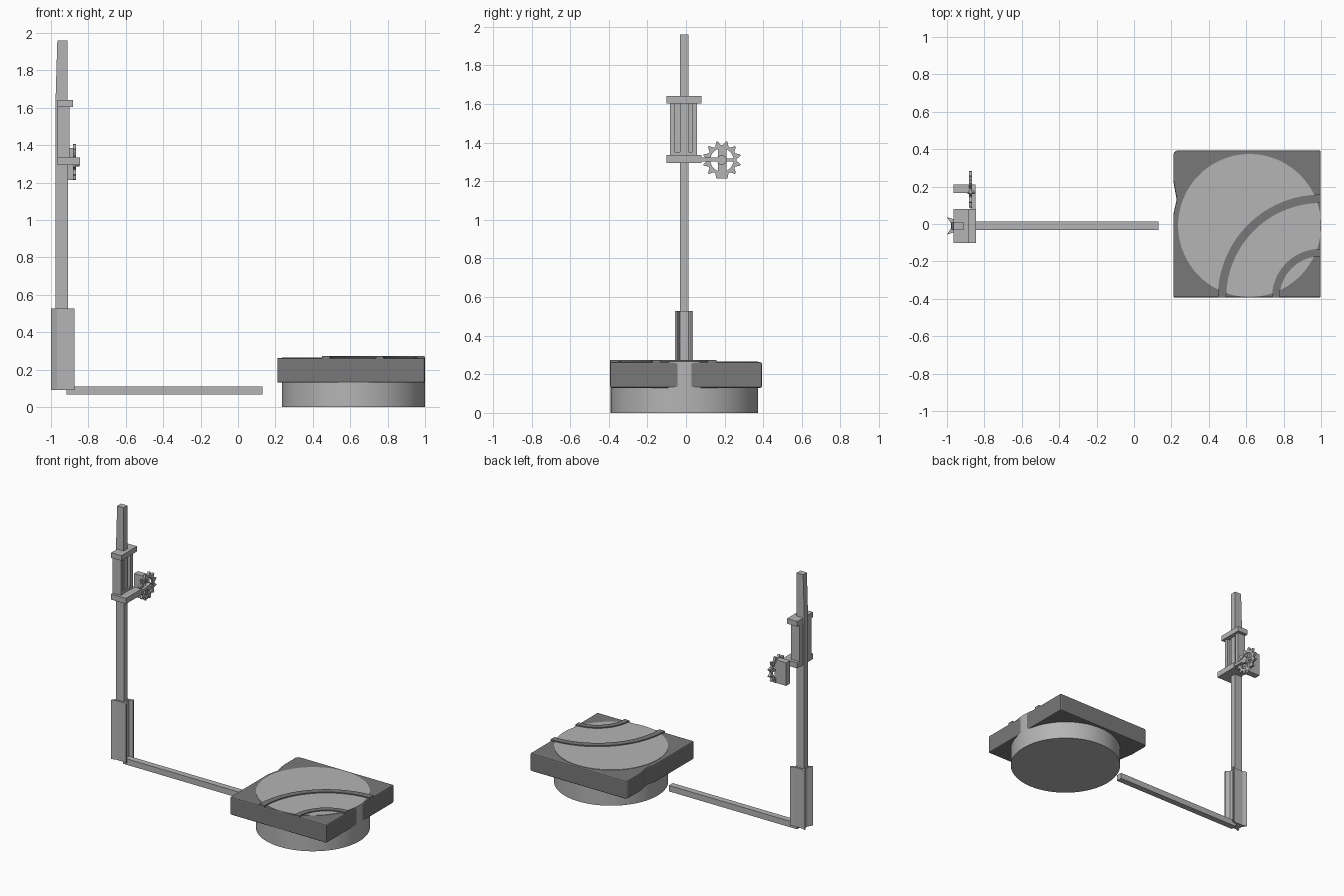
import bpy, bmesh, math

if "Cube" in bpy.data.objects:
    bpy.data.objects.remove(bpy.data.objects["Cube"])


def material(name, value):
    m = bpy.data.materials.new(name)
    m.diffuse_color = (value, value, value, 1)
    m.use_nodes = True
    m.node_tree.nodes["Principled BSDF"].inputs["Base Color"].default_value = m.diffuse_color
    return m


LIGHT = material("light grey", 0.46)
DARK = material("dark grey", 0.19)
YC = -0.01  # centre line of the stand


def finish(name, bm, mat):
    bmesh.ops.recalc_face_normals(bm, faces=bm.faces)
    mesh = bpy.data.meshes.new(name)
    bm.to_mesh(mesh)
    bm.free()
    mesh.materials.append(mat)
    ob = bpy.data.objects.new(name, mesh)
    bpy.context.collection.objects.link(ob)
    return ob


def box(name, x, y, z, mat=LIGHT):
    bm = bmesh.new()
    bmesh.ops.create_cube(bm, size=1)
    for v in bm.verts:
        v.co = [r[0] + (c + 0.5) * (r[1] - r[0]) for c, r in zip(v.co, (x, y, z))]
    return finish(name, bm, mat)


def prism(name, pts, lo, hi, mat=LIGHT, axis="z"):
    """Extrude a closed outline along z (points x, y) or x (points y, z)."""
    bm = bmesh.new()
    rings = []
    for h in (lo, hi):
        rings.append([bm.verts.new((a, b, h) if axis == "z" else (h, a, b)) for a, b in pts])
    bm.faces.new(rings[0])
    bm.faces.new(rings[1])
    n = len(pts)
    for i in range(n):
        j = (i + 1) % n
        bm.faces.new((rings[0][i], rings[0][j], rings[1][j], rings[1][i]))
    return finish(name, bm, mat)


def circle(cx, cy, r, n):
    return [(cx + r * math.cos(math.tau * i / n), cy + r * math.sin(math.tau * i / n))
            for i in range(n)]


def smooth(ob):
    bpy.ops.object.select_all(action="DESELECT")
    bpy.context.view_layer.objects.active = ob
    ob.select_set(True)
    bpy.ops.object.shade_smooth_by_angle(angle=math.radians(30))


# Round base that shows through the top and right side of the square block
smooth(prism("round_base", circle(0.618, -0.008, 0.382, 128), 0, 0.266))

# Square block with a shallow notch in its left side
block = prism("square_block", [(0.21, -0.393), (0.9983, -0.393), (0.9983, 0.393), (0.225, 0.393),
                               (0.21, 0.375), (0.21, 0.23), (0.228, 0.13), (0.21, 0.05)],
              0.13, 0.263, DARK)
bevel = block.modifiers.new("soft_edges", "BEVEL")
bevel.width = 0.008
bevel.segments = 2


# Raised quarter-ring bands around the front right corner
def band(name, inner, outer, n=40):
    def arc(r):
        return [(0.998 - r * math.cos(math.pi / 2 * i / n), -0.393 + r * math.sin(math.pi / 2 * i / n))
                for i in range(n + 1)]
    smooth(prism(name, arc(outer) + arc(inner)[::-1], 0.25, 0.273, DARK))


band("large_band", 0.505, 0.55)
band("small_band", 0.22, 0.26)

# Foot beam and upright post
box("foot_beam", (-0.917, 0.13), (-0.031, 0.014), (0.067, 0.111))
box("post", (-0.975, -0.91), (-0.032, 0.012), (0.09, 1.6))
tip = box("post_tip", (-0.977, -0.912), (-0.032, 0.012), (1.59, 1.96))
for v in tip.data.vertices:
    if v.co.z > 1.9 and v.co.x < -0.95:
        v.co.x = -0.966

# Lower sleeve with a notched cross-section at both ends
half = [(-0.978, 0.012), (-1.0, 0.047), (-0.968, 0.036), (-0.90, 0.036),
        (-0.875, 0.047), (-0.875, 0.036), (-0.90, 0.022)]
prism("lower_sleeve", [(x, YC + y) for x, y in half] + [(x, YC - y) for x, y in half[::-1]],
      0.09, 0.527)

# Sliding carriage: back plate, side rails, lip and end collars
box("carriage_back", (-0.966, -0.925), (-0.083, 0.057), (1.33, 1.605))
for side, y in (("front", (-0.083, -0.058)), ("rear", (0.032, 0.057))):
    box("carriage_rail_" + side, (-0.93, -0.9), y, (1.33, 1.605))
box("carriage_lip", (-0.93, -0.903), (-0.06, 0.034), (1.33, 1.352))
box("upper_collar", (-0.966, -0.882), (-0.102, 0.081), (1.603, 1.641))
box("lower_collar", (-0.966, -0.845), (-0.102, 0.081), (1.294, 1.335))

# Toothed wheel with hub, spokes and mounting plate
GY, GZ, TEETH = 0.186, 1.31, 12


def wheel():
    bm = bmesh.new()
    steps = TEETH * 4
    rows = []
    for i in range(steps):
        a = math.tau * (i - 0.5) / steps + math.pi / 12
        ro = 0.099 if i % 4 < 2 else 0.077
        a_out = a + (0.03 if i % 4 == 0 else -0.03 if i % 4 == 1 else 0)
        rows.append([bm.verts.new((x, GY + r * math.cos(t), GZ + r * math.sin(t)))
                     for x, r, t in ((-0.883, ro, a_out), (-0.865, ro, a_out),
                                     (-0.865, 0.06, a), (-0.883, 0.06, a))])
    for i in range(steps):
        p, q = rows[i], rows[(i + 1) % steps]
        for k in range(4):
            m = (k + 1) % 4
            bm.faces.new((p[k], q[k], q[m], p[m]))
    return finish("toothed_wheel", bm, LIGHT)


wheel()
prism("wheel_hub", circle(GY, GZ, 0.025, 20), -0.89, -0.848, axis="x")
box("wheel_spoke_level", (-0.88, -0.868), (GY - 0.065, GY + 0.065), (GZ - 0.007, GZ + 0.007))
box("wheel_spoke_upright", (-0.88, -0.868), (GY - 0.007, GY + 0.007), (GZ - 0.065, GZ + 0.065))
box("wheel_plate", (-0.966, -0.872), (0.165, 0.211), (1.215, 1.385))

# Arm joining the lower collar to the wheel hub
box("wheel_arm", (-0.875, -0.848), (0.05, GY), (1.302, 1.322))
